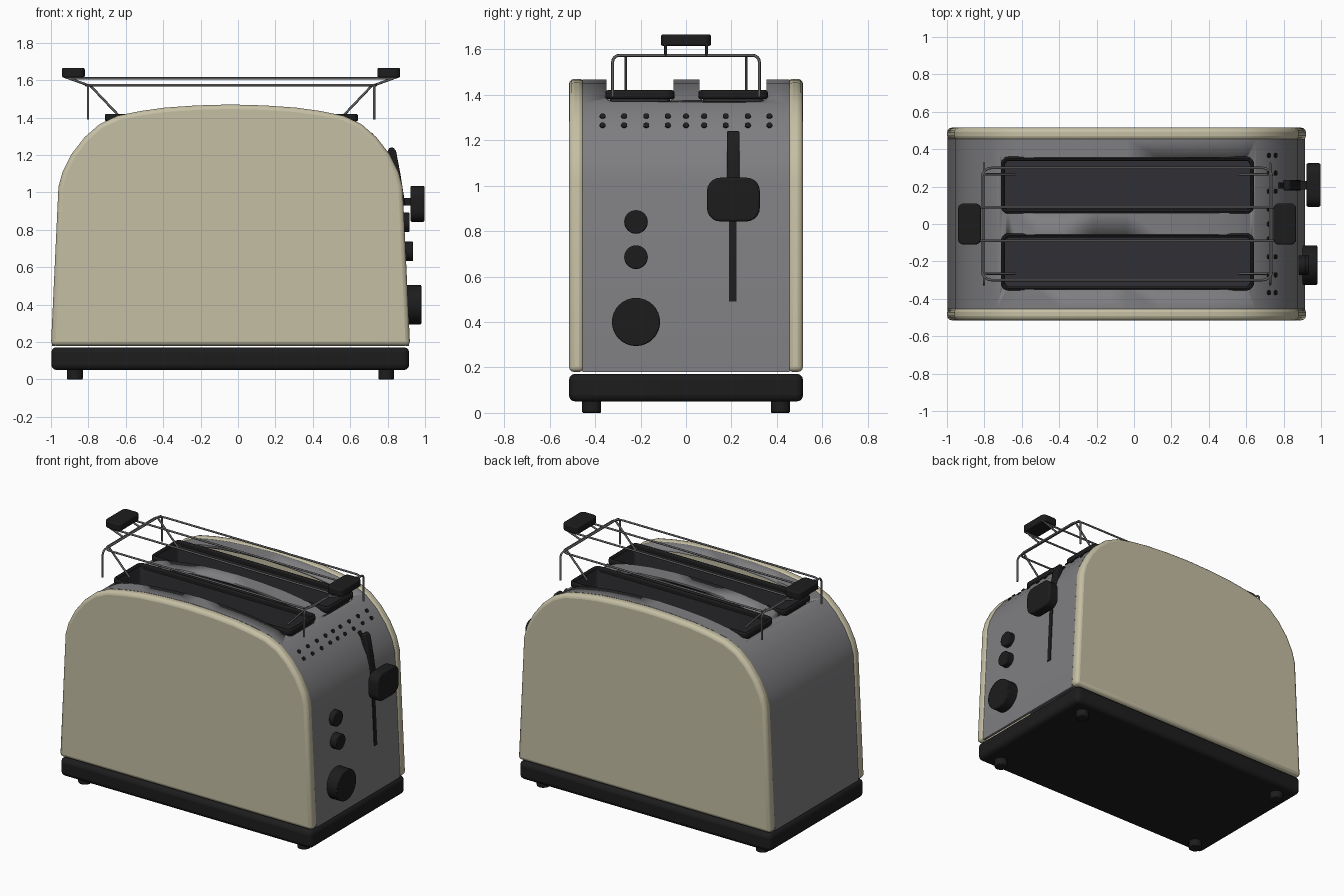
import bpy, bmesh, math
from mathutils import Vector

if "Cube" in bpy.data.objects:
    bpy.data.objects.remove(bpy.data.objects["Cube"])

CX = -0.04  # centre of the body along x


def material(name, rgb):
    m = bpy.data.materials.new(name)
    m.diffuse_color = (*rgb, 1)
    m.use_nodes = True
    m.node_tree.nodes["Principled BSDF"].inputs["Base Color"].default_value = m.diffuse_color
    return m


CREAM = material("cream", (0.56, 0.52, 0.37))
STEEL = material("steel", (0.21, 0.21, 0.22))
BLACK = material("black", (0.012, 0.012, 0.012))
LINER = material("liner", (0.03, 0.03, 0.035))
WIRE = material("wire", (0.12, 0.12, 0.12))


def finish(name, bm, mat, bevel=0.0, segs=3):
    bmesh.ops.recalc_face_normals(bm, faces=bm.faces)
    me = bpy.data.meshes.new(name)
    bm.to_mesh(me)
    bm.free()
    ob = bpy.data.objects.new(name, me)
    bpy.context.collection.objects.link(ob)
    if mat:
        me.materials.append(mat)
    bpy.ops.object.select_all(action='DESELECT')
    ob.select_set(True)
    bpy.context.view_layer.objects.active = ob
    bpy.ops.object.shade_smooth_by_angle(angle=math.radians(35))
    if bevel:
        b = ob.modifiers.new("bevel", 'BEVEL')
        b.width, b.segments, b.limit_method = bevel, segs, 'ANGLE'
        b.angle_limit = math.radians(50)
    return ob


def prism(name, pts, y0, y1, mat, bevel=0.0):
    """Extrude an xz outline along y."""
    bm = bmesh.new()
    f = bm.faces.new([bm.verts.new((x, y0, z)) for x, z in pts])
    r = bmesh.ops.extrude_face_region(bm, geom=[f])
    vs = [v for v in r['geom'] if isinstance(v, bmesh.types.BMVert)]
    bmesh.ops.translate(bm, verts=vs, vec=(0, y1 - y0, 0))
    return finish(name, bm, mat, bevel)


def box_bm(lo, hi, corner=0.0, axis=2):
    """Box with the edges parallel to one axis rounded."""
    bm = bmesh.new()
    bmesh.ops.create_cube(bm, size=1)
    for v in bm.verts:
        v.co = [(a + b) / 2 + c * (b - a) for a, b, c in zip(lo, hi, v.co)]
    if corner:
        es = [e for e in bm.edges
              if abs((e.verts[0].co - e.verts[1].co).normalized()[axis]) > 0.9]
        bmesh.ops.bevel(bm, geom=es, offset=corner, segments=5, profile=0.5, affect='EDGES')
    return bm


def box(name, lo, hi, mat, corner=0.0, axis=2, bevel=0.0):
    return finish(name, box_bm(lo, hi, corner, axis), mat, bevel)


def add_cylinder(bm, a, b, r, n=32):
    a, b = Vector(a), Vector(b)
    m = (b - a).to_track_quat('Z', 'Y').to_matrix().to_4x4()
    m.translation = (a + b) / 2
    bmesh.ops.create_cone(bm, cap_ends=True, segments=n, radius1=r, radius2=r,
                          depth=(b - a).length, matrix=m)


def cylinder(name, a, b, r, mat, bevel=0.0):
    bm = bmesh.new()
    add_cylinder(bm, a, b, r)
    return finish(name, bm, mat, bevel, 2)


# Half outline of the body, measured from its centre line
HALF = [(0.96, 0.18), (0.92, 1.03), (0.898, 1.11), (0.85, 1.205), (0.78, 1.295),
        (0.70, 1.365), (0.604, 1.41), (0.48, 1.435), (0.353, 1.453), (0.18, 1.465)]


def outline(dx=0.0, dz=0.0):
    right = [(CX + x - dx, z - (dz if z > 0.2 else 0)) for x, z in HALF]
    left = [(2 * CX - x, z) for x, z in reversed(right)]
    return right + [(CX, 1.47 - dz)] + left


def side_x(z):
    """x of the right-hand side of the shell at height z."""
    for (x0, z0), (x1, z1) in zip(HALF, HALF[1:]):
        if z0 <= z <= z1:
            return CX - 0.006 + x0 + (x1 - x0) * (z - z0) / (z1 - z0)


# Cream side panels
prism("front_panel", outline(), -0.515, -0.447, CREAM, 0.024)
prism("back_panel", outline(), 0.447, 0.515, CREAM, 0.024)

# Steel wrap: a thin bent sheet with two slot openings
shell = prism("steel_wrap", outline(0.006, 0.004) + outline(0.022, 0.018)[::-1],
              -0.455, 0.455, STEEL)
for name, y0, y1 in (("front_slot", -0.355, -0.05), ("back_slot", 0.055, 0.36)):
    cut = box(name + "_cutter", (-0.705, y0 + 0.005, 1.2), (0.635, y1 - 0.005, 1.8), None, 0.035)
    cut.hide_render = True
    cut.hide_set(True)
    mod = shell.modifiers.new(name, 'BOOLEAN')
    mod.operation, mod.object, mod.solver = 'DIFFERENCE', cut, 'EXACT'
    # Dark rim
    bm = box_bm((-0.712, y0, 1.38), (0.642, y1, 1.42), 0.04)
    caps = [f for f in bm.faces if abs(f.normal.z) > 0.9]
    bmesh.ops.inset_individual(bm, faces=caps, thickness=0.022)
    edges = [e for f in caps for e in f.edges]
    bmesh.ops.delete(bm, geom=caps, context='FACES_ONLY')
    bmesh.ops.bridge_loops(bm, edges=edges)
    finish(name + "_rim", bm, BLACK, 0.012)
    # Well below the rim, open at the top
    bm = box_bm((-0.69, y0 + 0.02, 0.38), (0.62, y1 - 0.02, 1.40), 0.025)
    top = [f for f in bm.faces if f.normal.z > 0.9]
    bmesh.ops.delete(bm, geom=top, context='FACES')
    finish(name + "_well", bm, LINER)

# Base and feet
box("base", (-0.998, -0.515, 0.05), (0.915, 0.515, 0.172), BLACK, 0.035, 2, 0.028)
for x in (-0.872, 0.792):
    for y in (-0.415, 0.415):
        cylinder("foot", (x, y, 0), (x, y, 0.06), 0.042, BLACK, 0.005)

# Vent holes in two rows
bm = bmesh.new()
for z in (1.265, 1.305):
    n = Vector((0.8, 0, 0.6))
    for y in (0, 0.08, 0.175, 0.272, 0.367):
        for s in ((1, -1) if y else (1,)):
            p = Vector((side_x(z), y * s, z))
            add_cylinder(bm, p - n * 0.01, p + n * 0.004, 0.013, 12)
finish("vent_holes", bm, BLACK)

# Dial and buttons
cylinder("browning_dial", (0.88, -0.22, 0.40), (0.98, -0.22, 0.40), 0.106, BLACK, 0.006)
cylinder("lower_button", (0.86, -0.22, 0.685), (0.936, -0.22, 0.685), 0.052, BLACK, 0.005)
cylinder("upper_button", (0.86, -0.22, 0.84), (0.917, -0.22, 0.84), 0.052, BLACK, 0.005)

# Lever track, fin, stem and handle
zs = (0.49, 1.03, 1.11, 1.2, 1.24)
prism("lever_track", [(side_x(z) + 0.004, z) for z in zs] +
      [(side_x(z) - 0.01, z) for z in reversed(zs)], 0.19, 0.222, BLACK)
prism("lever_fin", [(0.80, 1.22), (0.808, 1.238), (0.83, 1.24), (0.845, 1.222), (0.868, 1.10),
                    (0.895, 0.93), (0.86, 0.93), (0.84, 1.1)], 0.18, 0.235, BLACK, 0.006)
box("lever_stem", (0.85, 0.185, 0.93), (0.95, 0.23, 0.97), BLACK)
box("lever_handle", (0.922, 0.092, 0.842), (0.998, 0.325, 1.035), BLACK, 0.06, 0, 0.01)

# Wire warming rack
cu = bpy.data.curves.new("warming_rack", 'CURVE')
cu.dimensions = '3D'
cu.bevel_depth, cu.bevel_resolution, cu.use_fill_caps = 0.0065, 2, True
cu.materials.append(WIRE)
bpy.context.collection.objects.link(bpy.data.objects.new("warming_rack", cu))


def wire(pts, cyclic=False):
    s = cu.splines.new('POLY')
    s.points.add(len(pts) - 1)
    for p, co in zip(s.points, pts):
        p.co = (*co, 1)
    s.use_cyclic_u = cyclic


RX, H = -0.037, 0.765  # rack centre and half length
corner = [(math.cos(a * math.pi / 8), math.sin(a * math.pi / 8)) for a in range(5)]
loop = []
for sx, sy in ((1, 1), (-1, 1), (-1, -1), (1, -1)):
    for c, s in (corner if sx * sy > 0 else corner[::-1]):
        loop.append((RX + sx * (H - 0.04 + 0.05 * c), sy * (0.25 + 0.05 * s), 1.573))
wire(loop, True)
for d in (-1, 1):
    x = RX + d * H
    # Crosswise hoop whose ends drop to the shell
    hoop = [(x, 0.323, 1.39)] + [(x, 0.293 + 0.03 * c, 1.543 + 0.03 * s) for c, s in corner]
    wire(hoop + [(px, -py, pz) for px, py, pz in reversed(hoop)])
    for y in (-0.265, 0.265):
        wire([(x - d * 0.01, y, 1.573), (RX + d * 0.60, y, 1.41)])
    for y in (-0.09, 0.09):
        wire([(RX + d * 0.90, y, 1.622), (RX + d * H, y, 1.573)])
    # Rack grip
    g = RX + d * 0.843
    box("rack_grip", (g - 0.061, -0.11, 1.615), (g + 0.061, 0.11, 1.665), BLACK, 0.03, 2, 0.008)
for y in (-0.09, 0.09):
    wire([(RX - 0.86, y, 1.61), (RX + 0.86, y, 1.61)])
